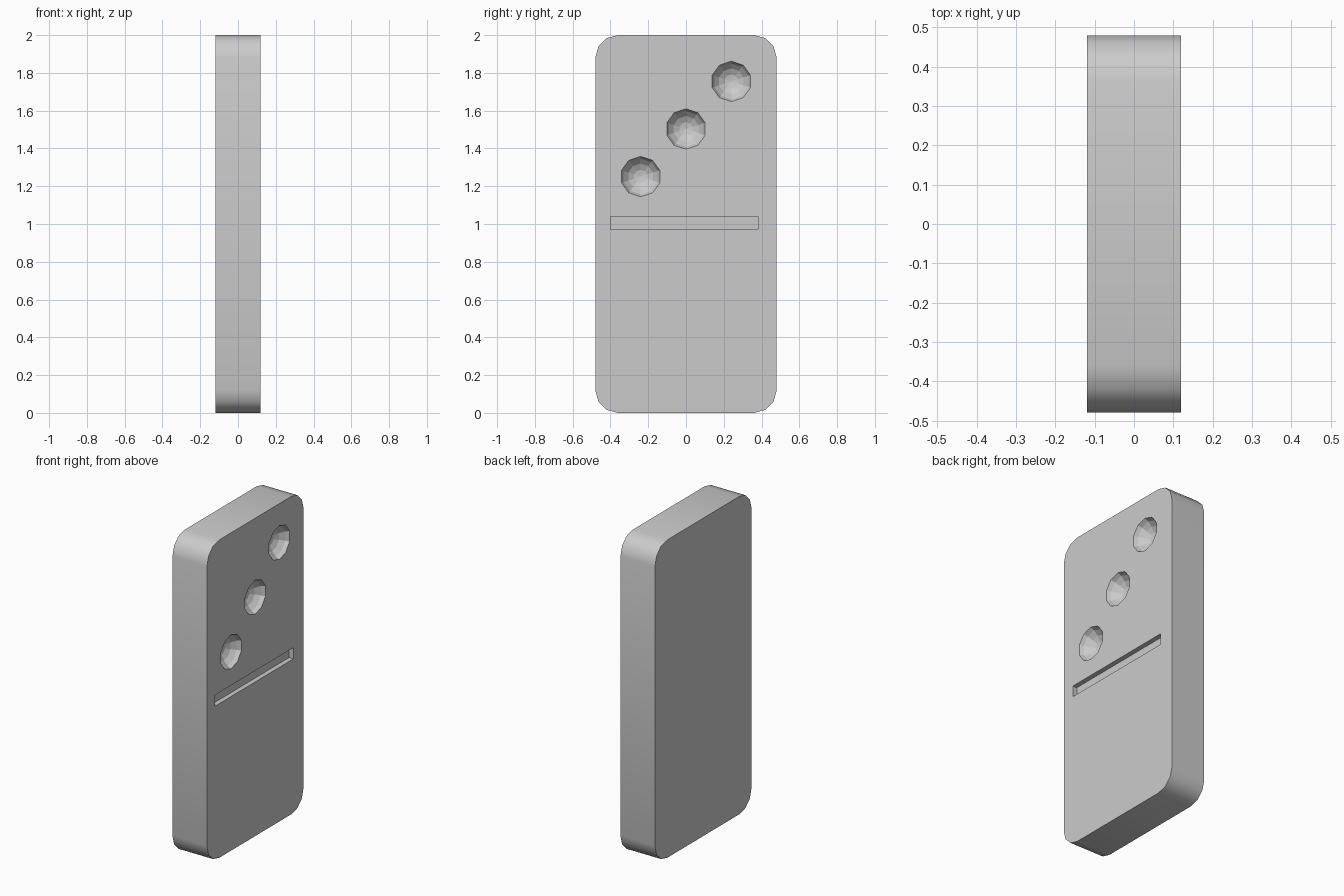
import bpy, bmesh
from math import radians
from mathutils import Matrix

if "Cube" in bpy.data.objects:
    bpy.data.objects.remove(bpy.data.objects["Cube"])

W, D, H = 0.24, 0.96, 2.0


def make_object(name, bm):
    mesh = bpy.data.meshes.new(name)
    bmesh.ops.recalc_face_normals(bm, faces=bm.faces)
    bm.to_mesh(mesh)
    bm.free()
    obj = bpy.data.objects.new(name, mesh)
    bpy.context.collection.objects.link(obj)
    return obj


def box(bm, size, centre):
    mat = Matrix.Translation(centre) @ Matrix.Diagonal((*size, 1))
    bmesh.ops.create_cube(bm, size=1, matrix=mat)


# Tile body: slab with rounded corners in the side profile
bm = bmesh.new()
box(bm, (W, D, H), (0, 0, H / 2))
corners = [e for e in bm.edges if abs(e.verts[0].co.x - e.verts[1].co.x) > 0.1]
bmesh.ops.bevel(bm, geom=corners, offset=0.12, offset_type='OFFSET',
                segments=3, profile=0.5, affect='EDGES')
tile = make_object("tile_body", bm)
bpy.context.view_layer.objects.active = tile
tile.select_set(True)
bpy.ops.object.shade_smooth_by_angle(angle=radians(35))
for p in tile.data.polygons:
    if abs(p.normal.x) > 0.5:
        p.use_smooth = False

# Cutters: three ten-sided round pips and the dividing groove
bm = bmesh.new()
turn = Matrix.Rotation(radians(90), 4, 'Y') @ Matrix.Rotation(radians(90), 4, 'Z')
for i in (-1, 0, 1):
    place = Matrix.Translation((W / 2 + 0.045, 0.24 * i, 1.503 + 0.252 * i))
    bmesh.ops.create_uvsphere(bm, u_segments=10, v_segments=10, radius=0.117,
                              matrix=place @ turn)
box(bm, (0.06, 0.78, 0.07), (W / 2, -0.01, 1.005))
cutter = make_object("pip_and_groove_cutter", bm)
cutter.hide_render = True
cutter.hide_viewport = False
cutter.display_type = 'WIRE'

# Carve the front of the tile, then discard the cutter
mod = tile.modifiers.new("carve", 'BOOLEAN')
mod.operation = 'DIFFERENCE'
mod.solver = 'EXACT'
mod.object = cutter
bpy.ops.object.modifier_apply(modifier=mod.name)
bpy.data.objects.remove(cutter)
